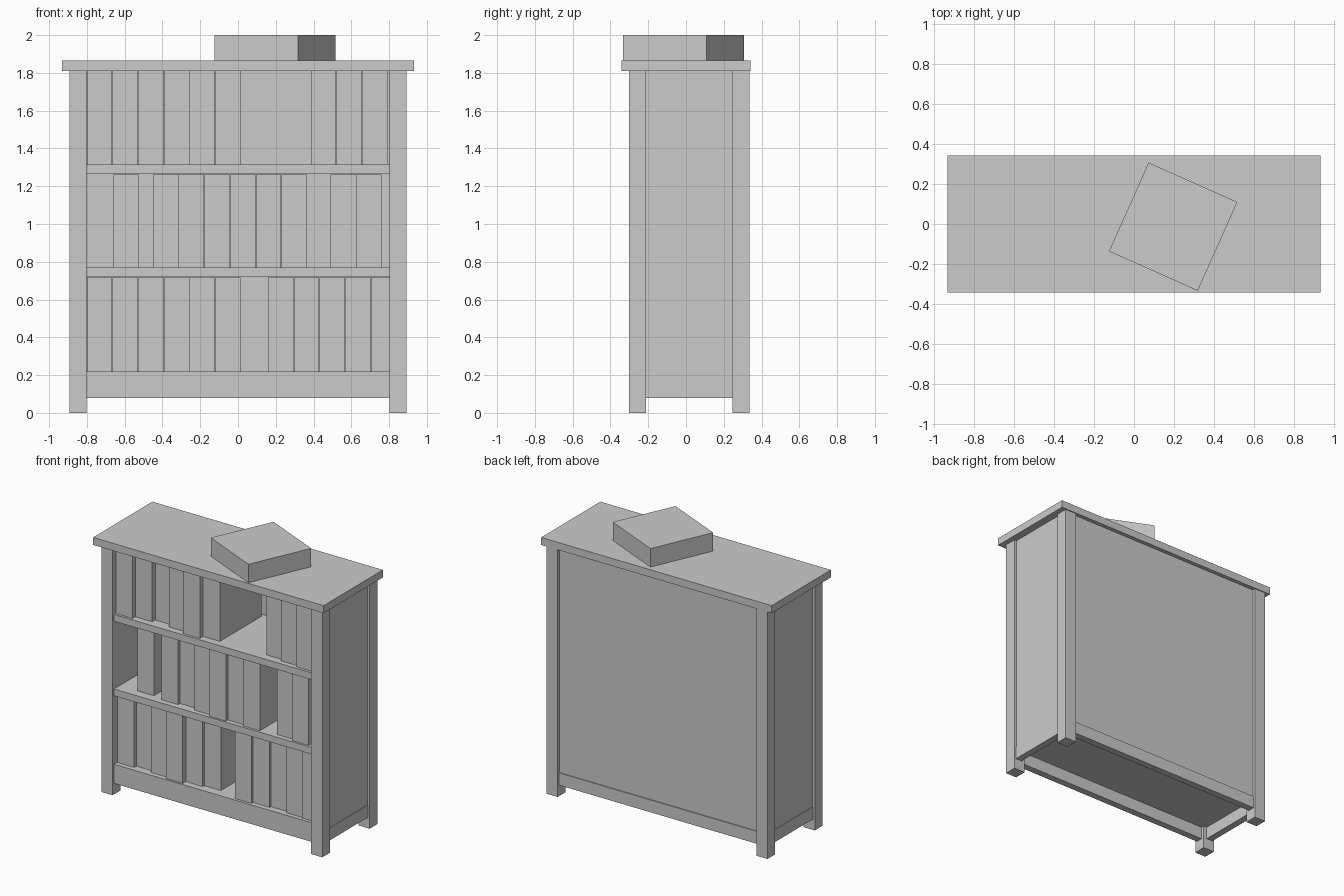
import bpy
import math

if "Cube" in bpy.data.objects:
    bpy.data.objects.remove(bpy.data.objects["Cube"])


def box(name, x, y, z):
    """Box from (min, max) pairs on each axis."""
    bpy.ops.mesh.primitive_cube_add(size=1, location=[sum(p) / 2 for p in (x, y, z)])
    o = bpy.context.object
    o.name = name
    o.scale = [p[1] - p[0] for p in (x, y, z)]
    bpy.ops.object.transform_apply(location=False, rotation=False, scale=True)
    return o


IN, OUT = 0.803, 0.893          # inner and outer x of the posts
FRONT, BACK = -0.285, 0.32      # recessed faces between the posts

# table-like top board
box("top_board", (-0.932, 0.932), (-0.342, 0.342), (1.81, 1.865))

# posts, side panels and side rails, mirrored left and right
for s, side in ((-1, "left"), (1, "right")):
    def span(a, b):
        return tuple(sorted((s * a, s * b)))
    box(side + "_front_post", span(IN, OUT), (-0.302, -0.212), (0, 1.81))
    box(side + "_back_post", span(IN, OUT), (0.245, 0.335), (0, 1.81))
    box(side + "_panel", span(IN, 0.875), (-0.212, 0.245), (0.17, 1.81))
    box(side + "_rail", span(0.83, 0.88), (-0.212, 0.245), (0.08, 0.17))

# front and back rails, back panel
box("front_rail", (-IN, IN), (FRONT, FRONT + 0.05), (0.08, 0.17))
box("back_rail", (-IN, IN), (BACK - 0.05, BACK), (0.08, 0.17))
box("back_panel", (-IN, IN), (0.28, 0.313), (0.17, 1.81))

# shelves
for i, z in enumerate((0.17, 0.72, 1.265)):
    box(f"shelf_{i}", (-IN, IN), (FRONT, 0.28), (z, z + 0.05))

# books: (shelf top, height, groups of (start x, front y of each book))
W = 0.136
rows = [
    (0.22, 0.498, [(-0.80, (-0.25, -0.225, -0.25, -0.27, -0.235, -0.217)),
                   (0.16, (-0.265, -0.248, -0.233, -0.253, -0.262))]),
    (0.77, 0.493, [(-0.66, (-0.22,)),
                   (-0.45, (-0.242, -0.22, -0.25, -0.272, -0.25, -0.268)),
                   (0.49, (-0.25, -0.27))]),
    (1.315, 0.494, [(-0.80, (-0.267, -0.235, -0.20, -0.237, -0.267, -0.23)),
                    (0.386, (-0.225, -0.247, -0.265))]),
]
for z, h, groups in rows:
    for x0, fronts in groups:
        for i, y in enumerate(fronts):
            x = x0 + i * W
            box("book", (x, min(x + W - 0.002, IN)), (y, y + 0.48), (z, z + h))

# turned box lying on top
lid = box("top_box", (-0.047, 0.438), (-0.256, 0.229), (1.865, 2.0))
lid.rotation_euler.z = math.radians(-24)
